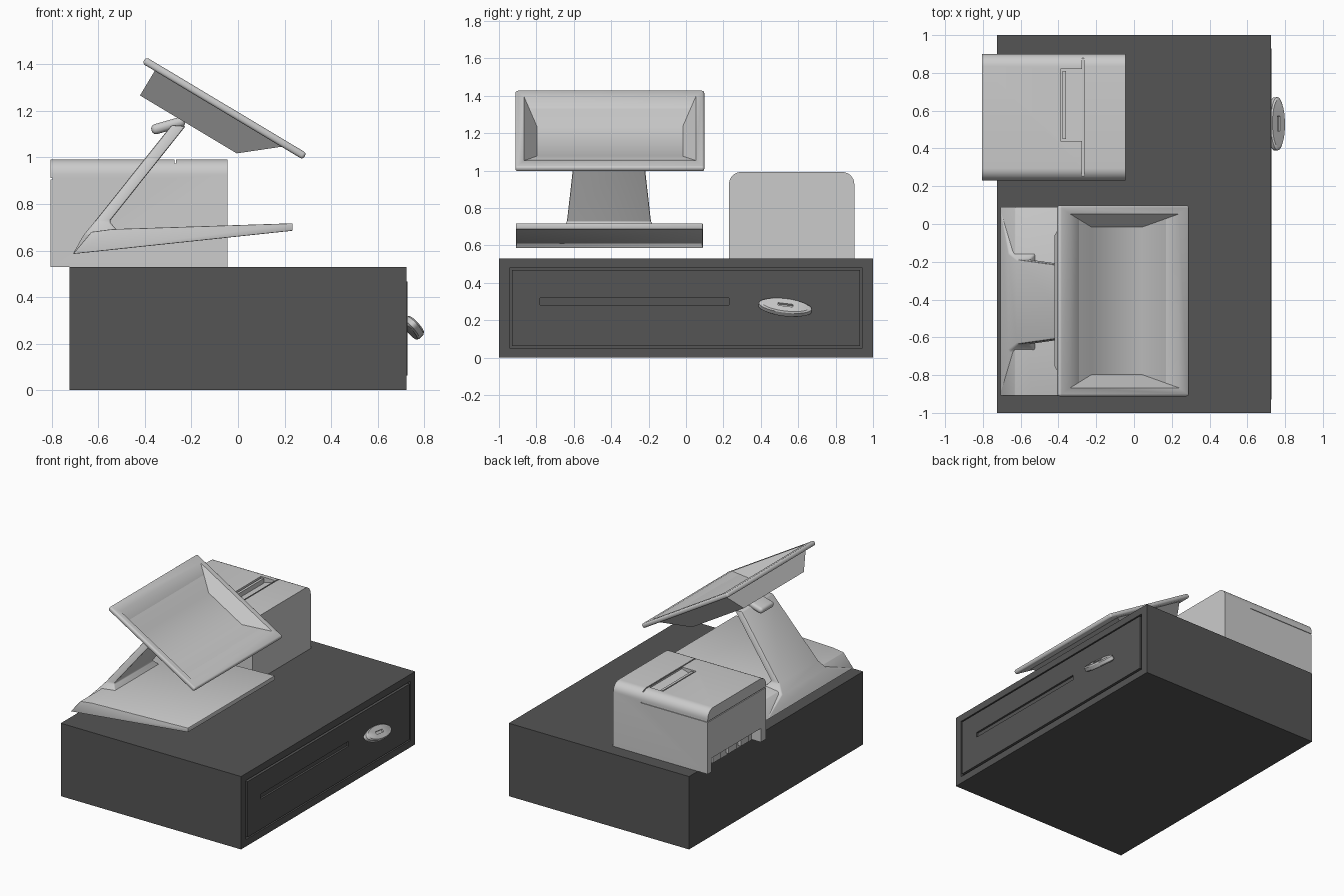
import bpy, bmesh, math
from mathutils import Matrix, Vector

if "Cube" in bpy.data.objects:
    bpy.data.objects.remove(bpy.data.objects["Cube"])

dark = bpy.data.materials.new("dark_metal")
dark.diffuse_color = (0.09, 0.09, 0.09, 1)
dark.use_nodes = True
dark.node_tree.nodes["Principled BSDF"].inputs["Base Color"].default_value = dark.diffuse_color


def loft(name, rings, mat=None):
    """Closed solid skinned through rings of equal point count."""
    bm = bmesh.new()
    vs = [[bm.verts.new(p) for p in r] for r in rings]
    n = len(rings[0])
    for a, b in zip(vs, vs[1:]):
        for i in range(n):
            j = (i + 1) % n
            bm.faces.new((a[i], a[j], b[j], b[i]))
    bm.faces.new(vs[0][::-1])
    bm.faces.new(vs[-1])
    bmesh.ops.recalc_face_normals(bm, faces=bm.faces)
    me = bpy.data.meshes.new(name)
    bm.to_mesh(me)
    bm.free()
    ob = bpy.data.objects.new(name, me)
    bpy.context.collection.objects.link(ob)
    if mat:
        me.materials.append(mat)
    return ob


def box(name, x, y, z, mat=None):
    ring = lambda h: [(x[0], y[0], h), (x[1], y[0], h), (x[1], y[1], h), (x[0], y[1], h)]
    return loft(name, [ring(z[0]), ring(z[1])], mat)


def apply(ob, kind, **kw):
    m = ob.modifiers.new(kind, kind)
    for k, v in kw.items():
        setattr(m, k, v)
    bpy.context.view_layer.objects.active = ob
    bpy.ops.object.modifier_apply(modifier=m.name)


def cut(ob, cutter, keep=False):
    apply(ob, 'BOOLEAN', operation='DIFFERENCE', solver='EXACT', object=cutter)
    if not keep:
        bpy.data.objects.remove(cutter)


def bevel(ob, w, seg=3):
    apply(ob, 'BEVEL', width=w, segments=seg, limit_method='ANGLE', angle_limit=math.radians(30))


def smooth(*obs):
    bpy.ops.object.select_all(action='DESELECT')
    for o in obs:
        o.select_set(True)
    bpy.context.view_layer.objects.active = obs[0]
    bpy.ops.object.shade_smooth_by_angle(angle=math.radians(32))


# Cash drawer: cabinet with a pocket, drawer front with a long slot
cabinet = box("drawer_cabinet", (-.725, .725), (-1, 1), (0, .53), dark)
cut(cabinet, box("pocket_cutter", (.70, .80), (-.945, .945), (.05, .48)))
front = box("drawer_front", (.69, .729), (-.93, .93), (.063, .467), dark)
cut(front, box("slot_cutter", (.715, .80), (-.78, .23), (.282, .318)))

# Lock: flattened tilted disc with a keyhole
lock_mat = (Matrix.Translation((.752, .53, .268)) @ Matrix.Rotation(math.radians(-7), 4, 'X')
            @ Matrix.Rotation(math.radians(45), 4, 'Y'))
disc = lambda s, h: [(.052 * s * math.cos(t), .142 * s * math.sin(t), h)
                     for t in (2 * math.pi * i / 40 for i in range(40))]
lock = loft("lock_disc", [disc(.9, -.02), disc(1, -.012), disc(1, .012), disc(.9, .02)])
cut(lock, box("keyhole_cutter", (-.01, .01), (-.04, .04), (.008, .05)))
lock.data.transform(lock_mat)

# Receipt printer: rounded-top body, lid seams, paper slot, rear cable recess
y0, y1, zt, r = .23, .90, .992, .065
arc = [(math.cos(a), math.sin(a)) for a in (math.pi / 2 * i / 8 for i in range(9))]
section = [(y0, .53), (y1, .53)]
section += [(y1 - r + r * c, zt - r + r * s) for c, s in arc]
section += [(y0 + r - r * c, zt - r + r * s) for c, s in reversed(arc)]
printer = loft("printer_body", [[(x, y, z) for y, z in section] for x in (-.805, -.045)])
cut(printer, box("lid_seam_cutter", (-.274, -.266), (.2, .95), (.975, 1.05)))
cut(printer, box("rear_seam_cutter", (-.85, -.798), (.2, .95), (.905, .912)))
for y in ((.1, y0 + .005), (y1 - .005, 1)):
    cut(printer, box("side_seam_cutter", (-.81, -.27), y, (.905, .911)))
cut(printer, box("cable_recess_cutter", (-.85, -.73), (.29, .855), (.5, .63)))
cut(printer, loft("paper_slot_cutter", [[(-.39, y, 1.05), (-.39, y, .945), (-.276, y, .98),
                                         (-.276, y, 1.05)] for y in (.44, .82)]))
tear_bar = box("printer_tear_bar", (-.378, -.36), (.45, .81), (.94, .988))
ports = [box("printer_port", (-.752, -.72), (y - .045, y + .045), (.545, .6)) for y in (.40, .54, .72)]

# Terminal stand: wedge-shaped base plate
plate = [(-.71, .585), (.235, .685), (.235, .717), (-.54, .692), (-.63, .68)]
base = loft("stand_base", [[(x, y, z) for x, z in plate] for y in (-.91, .09)])
bevel(base, .004, 2)

# Leaning neck flaring out into the base
cy = -.412
neck_rings = [((-.71, .585), (-.60, .60), .495), ((-.665, .665), (-.52, .687), .26),
              ((-.62, .72), (-.552, .725), .225), ((-.285, 1.14), (-.225, 1.135), .178)]
neck = loft("stand_neck", [[(b[0], cy - w, b[1]), (f[0], cy - w, f[1]),
                            (f[0], cy + w, f[1]), (b[0], cy + w, b[1])] for b, f, w in neck_rings])
bevel(neck, .008, 2)

# Hinge knob behind the neck
hinge = box("hinge_knob", (-.075, .075), (-.075, .075), (-.022, .022))
bevel(hinge, .02, 4)
hinge.data.transform(Matrix.Translation((-.30, cy, 1.137)) @ Matrix.Rotation(math.radians(-16), 4, 'Y'))

# Screen in its own plane: bezel, tapered rear shell, hollow display trough
rect = lambda ua, ub, w, h: [(ua, -w, h), (ub, -w, h), (ub, w, h), (ua, w, h)]
bezel = box("screen_bezel", (-.402, .402), (-.505, .505), (-.032, 0))
bevel(bezel, .013, 4)
shell = loft("screen_rear_shell", [rect(-.34, .30, .46, -.028), rect(-.34, .145, .345, -.155)])
trough = loft("trough_cutter", [rect(-.38, .38, .4775, .02), rect(-.155, .155, .39, -.08)])
cut(bezel, trough, keep=True)
cut(shell, trough)
tilt = Matrix.Translation((-.05, -.407, 1.225)) @ Matrix.Rotation(math.radians(30.9), 4, 'Y')
for part in (bezel, shell):
    part.data.transform(tilt)

smooth(lock, printer, base, neck, hinge, bezel, shell)
